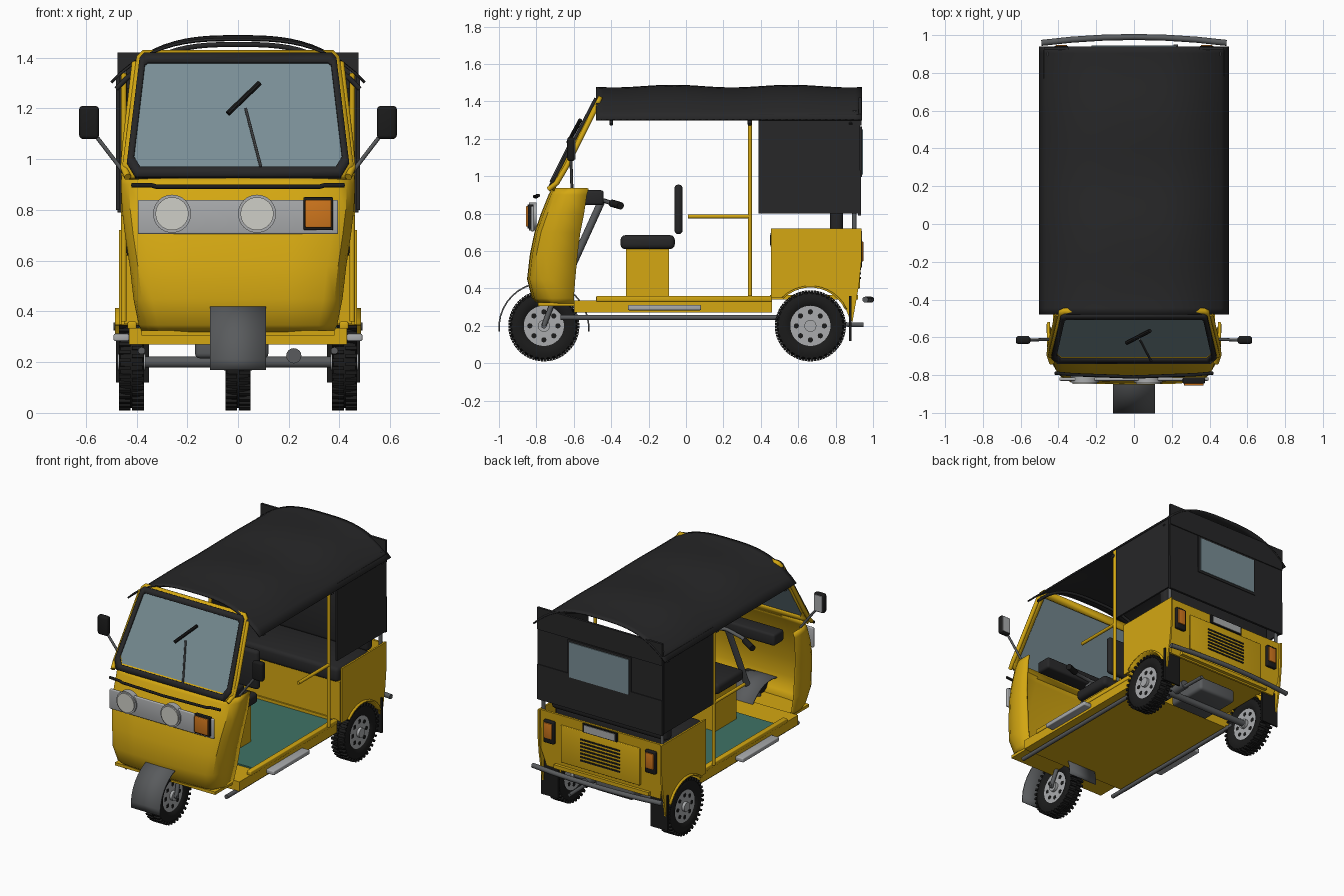
import bpy, bmesh, math
from mathutils import Vector, Matrix

cube = bpy.data.objects.get("Cube")
if cube:
    bpy.data.objects.remove(cube, do_unlink=True)


def material(name, r, g, b):
    m = bpy.data.materials.new(name)
    m.use_nodes = True
    m.diffuse_color = (r, g, b, 1)
    m.node_tree.nodes["Principled BSDF"].inputs["Base Color"].default_value = (r, g, b, 1)
    return m


YELLOW = material("yellow paint", .66, .39, .006)
BLACK = material("black canvas", .02, .02, .021)
RUBBER = material("rubber", .011, .011, .011)
GLASS = material("window glass", .19, .27, .3)
GREY = material("dark metal", .1, .105, .11)
SILVER = material("silver", .4, .41, .42)
LENS = material("lamp lens", .62, .62, .57)
ORANGE = material("orange lens", .62, .18, .012)
TEAL = material("teal mat", .05, .17, .13)
made = []


def finish(name, bm, mat):
    bmesh.ops.recalc_face_normals(bm, faces=bm.faces)
    me = bpy.data.meshes.new(name)
    bm.to_mesh(me)
    bm.free()
    ob = bpy.data.objects.new(name, me)
    bpy.context.collection.objects.link(ob)
    me.materials.append(mat)
    made.append(ob)
    return ob


def box(name, x, y, z, mat, bevel=0):
    """Box from (min, max) pairs."""
    bm = bmesh.new()
    bmesh.ops.create_cube(bm, size=1)
    for v in bm.verts:
        v.co = [a[0] if c < 0 else a[1] for c, a in zip(v.co, (x, y, z))]
    if bevel:
        bmesh.ops.bevel(bm, geom=bm.edges[:], offset=bevel, segments=3, profile=.5, affect='EDGES')
    return finish(name, bm, mat)


def rod(name, a, b, r, mat, sides=16):
    a, b = Vector(a), Vector(b)
    bm = bmesh.new()
    turn = (b - a).to_track_quat('Z', 'Y').to_matrix().to_4x4()
    bmesh.ops.create_cone(bm, cap_ends=True, segments=sides, radius1=r, radius2=r,
                          depth=(b - a).length, matrix=Matrix.Translation((a + b) / 2) @ turn)
    return finish(name, bm, mat)


def tube(name, pts, r, mat):
    cu = bpy.data.curves.new(name, 'CURVE')
    cu.dimensions, cu.bevel_depth, cu.use_fill_caps = '3D', r, True
    sp = cu.splines.new('POLY')
    sp.points.add(len(pts) - 1)
    for p, co in zip(sp.points, pts):
        p.co = (*co, 1)
    tmp = bpy.data.objects.new(name, cu)
    me = bpy.data.meshes.new_from_object(tmp)
    bpy.data.objects.remove(tmp)
    bm = bmesh.new()
    bm.from_mesh(me)
    bpy.data.meshes.remove(me)
    return finish(name, bm, mat)


def sheet(name, rows, thick, mat, close=False):
    """Skin over rows of points, thickened."""
    bm = bmesh.new()
    grid = [[bm.verts.new(p) for p in row] for row in rows]
    for r0, r1 in zip(grid, grid[1:]):
        n = len(r0)
        for i in range(n if close else n - 1):
            bm.faces.new((r0[i], r0[(i + 1) % n], r1[(i + 1) % n], r1[i]))
    ob = finish(name, bm, mat)
    mod = ob.modifiers.new("thickness", 'SOLIDIFY')
    mod.thickness, mod.offset = thick, 0
    return ob


def plate(name, pts, depth, mat):
    bm = bmesh.new()
    f = bm.faces.new([bm.verts.new(p) for p in pts])
    ext = bmesh.ops.extrude_face_region(bm, geom=[f])["geom"]
    bmesh.ops.translate(bm, vec=depth, verts=[e for e in ext if isinstance(e, bmesh.types.BMVert)])
    return finish(name, bm, mat)


def wheel(name, x, y):
    z, rad = .2, .185
    ring = [(-.03, .1), (-.046, .12), (-.05, .15), (-.043, .172), (-.02, .18),
            (.02, .18), (.043, .172), (.05, .15), (.046, .12), (.03, .1)]
    turns = [2 * math.pi * i / 40 for i in range(40)]
    bm = bmesh.new()
    loops = [[bm.verts.new((x + a, y + r * math.cos(t), z + r * math.sin(t))) for a, r in ring] for t in turns]
    for i, r0 in enumerate(loops):
        r1 = loops[(i + 1) % 40]
        for j in range(len(ring)):
            k = (j + 1) % len(ring)
            bm.faces.new((r0[j], r0[k], r1[k], r1[j]))
    # tread lugs, staggered left and right
    for i in range(36):
        for s in (-1, 1):
            m = (Matrix.Translation((x, y, z)) @ Matrix.Rotation(math.tau * (i + s * .25) / 36, 4, 'X')
                 @ Matrix.Translation((s * .026, 0, rad - .005)) @ Matrix.Diagonal((.046, .014, .02, 1)))
            bmesh.ops.create_cube(bm, size=1, matrix=m)
    finish(name + "_tyre", bm, RUBBER)
    rod(name + "_rim", (x - .036, y, z), (x + .036, y, z), .108, SILVER, 32)
    rod(name + "_hub", (x - .055, y, z), (x + .055, y, z), .032, SILVER, 20)
    for i in range(8):
        t = math.tau * i / 8
        c, d = y + .075 * math.cos(t), z + .075 * math.sin(t)
        rod(name + "_rim_hole", (x - .038, c, d), (x + .038, c, d), .014, RUBBER, 12)


wheel("front_wheel", 0, -.76)
for s in (-1, 1):
    wheel("rear_wheel", s * .42, .665)

# front mudguard and fork
arc = [math.radians(a) for a in range(-5, 186, 10)]
sheet("front_mudguard", [[(x, -.76 + .24 * math.cos(t), .19 + .24 * math.sin(t)) for t in arc]
                         for x in (-.11, .11)], .008, GREY)
rod("front_axle", (-.075, -.76, .2), (.075, -.76, .2), .014, GREY)

# cab shell: half width, front, back and height of each level
levels = [(.37, -.775, -.6, .315), (.385, -.815, -.6, .35), (.405, -.84, -.592, .45), (.42, -.825, -.58, .58),
          (.438, -.8, -.565, .7), (.45, -.765, -.545, .8), (.455, -.725, -.53, .9), (.452, -.705, -.52, .935)]
rows = []
for w, f, b, z in levels:
    half = [(w, b), (w, f * .55 + b * .45), (w - .008, f + .07), (w - .03, f + .03), (w - .07, f + .01), (w * .5, f)]
    rows.append([(x, y, z) for x, y in half] + [(0, f - .003, z)] + [(-x, y, z) for x, y in reversed(half)])
sheet("cab_shell", rows, .014, YELLOW)
box("cab_footwell", (-.38, .38), (-.79, -.58), (.305, .325), YELLOW)


# windscreen lies on one slanted plane
def screen(half, back=0):
    pts = half + [(-x, z) for x, z in reversed(half)]
    return [(x, -.72 + (z - .94) * .52 + back, z) for x, z in pts]


outer = [(.43, .925), (.455, .975), (.4, 1.4), (.375, 1.425)]
middle = [(.405, .93), (.438, .985), (.388, 1.395), (.37, 1.415)]
inner = [(.385, .965), (.41, 1.005), (.367, 1.37), (.355, 1.38)]
sheet("screen_surround", [screen(outer, .012), screen(inner, .012)], .024, YELLOW, True)
sheet("screen_seal", [screen(middle, -.006), screen(inner, -.006)], .024, BLACK, True)
plate("windscreen", screen(inner), (0, .008, 0), GLASS)
rod("wiper_arm", (.09, -.725, .97), (.03, -.61, 1.2), .006, GREY, 8)
rod("wiper_blade", (-.04, -.63, 1.18), (.085, -.565, 1.3), .011, RUBBER, 8)

# nose trim and lamps
tube("nose_trim", [(x, -.81 + .12 * x * x, .897 - .006 * (abs(x) < .33)) for x in
                   (-.42, -.34, -.32, 0, .32, .34, .42)], .009, RUBBER)
box("lamp_panel", (-.395, .395), (-.83, -.812), (.705, .84), SILVER, .006)
for x in (-.26, .075):
    rod("headlamp_bezel", (x, -.84, .785), (x, -.8, .785), .075, SILVER, 32)
    rod("headlamp_lens", (x, -.848, .785), (x, -.82, .785), .065, LENS, 32)
box("indicator_housing", (.258, .375), (-.845, -.815), (.72, .85), RUBBER, .005)
box("indicator_lens", (.265, .368), (-.856, -.83), (.73, .84), ORANGE, .005)

# floor
box("floor", (-.43, .43), (-.6, .46), (.27, .335), YELLOW)
box("floor_mat", (-.39, .39), (-.4, .45), (.335, .345), TEAL)
box("engine_case", (-.17, .12), (.52, .82), (.215, .31), GREY, .02)
rod("rear_axle", (-.42, .665, .2), (.42, .665, .2), .022, GREY)
rod("exhaust_silencer", (.22, .5, .225), (.22, .78, .225), .03, GREY)
rod("exhaust_pipe", (.22, .75, .21), (.22, .95, .205), .012, GREY)
box("rear_deck", (-.36, .36), (.45, .92), (.34, .365), YELLOW)

# driver and passenger seats
box("driver_seat_box", (-.16, .16), (-.32, -.09), (.345, .61), YELLOW)
box("driver_cushion", (-.2, .2), (-.35, -.06), (.61, .685), BLACK, .025)
box("driver_backrest", (-.19, .19), (-.062, -.018), (.69, .955), BLACK, .02)
box("bench_base", (-.45, .45), (.46, .48), (.35, .62), YELLOW)
box("bench_cushion", (-.44, .44), (.45, .8), (.61, .71), BLACK, .025)
box("bench_backrest", (-.44, .44), (.77, .84), (.7, 1.08), BLACK, .025)

# dashboard and steering
box("dashboard", (-.36, .36), (-.55, -.44), (.845, .925), BLACK, .015)
rod("steering_column", (0, -.7, .32), (0, -.45, .87), .02, GREY)
tube("handlebar", [(-.24, -.36, .845), (-.14, -.41, .86), (0, -.44, .87), (.14, -.41, .86), (.24, -.36, .845)], .012, GREY)

# canopy with a gentle sag between its hoops
xs = [-.5 + i / 24 for i in range(25)]
sheet("roof_canopy", [[(x, y, 1.477 - .175 * abs(2 * x) ** 3
                        + .007 * (1 - 4 * x * x) * math.cos(math.tau * (y + .07) / .63)) for x in xs]
                      for y in [-.48 + 1.42 * i / 40 for i in range(41)]], .01, BLACK)
for y in (-.4, .34, .88):
    tube("roof_hoop", [(x * .96, y, 1.452 - .175 * abs(2 * x) ** 3) for x in xs], .01, BLACK)

# rear curtain
for z0, z1, y in ((.79, 1.03, .93), (1.02, 1.28, .925), (1.27, 1.42, .932)):
    box("rear_curtain", (-.475, .475), (y - .01, y + .006), (z0, z1), BLACK)
box("rear_window_frame", (-.24, .24), (.92, .941), (.995, 1.265), BLACK)
box("rear_window", (-.225, .225), (.918, .946), (1.01, 1.25), GLASS)

# rear bodywork
plate("tail_panel", [(-.46, .925, .72), (.46, .925, .72), (.46, .915, .45), (.43, .895, .33),
                     (-.43, .895, .33), (-.46, .915, .45)], (0, -.015, 0), YELLOW)
box("engine_hatch", (-.3, .3), (.915, .931), (.4, .655), YELLOW, .005)
for i in range(7):
    z = .45 + i * .024
    box("vent_slot", (-.15, .15), (.925, .935), (z, z + .011), RUBBER)
box("rear_plate_holder", (-.13, .13), (.92, .936), (.655, .715), RUBBER)
box("rear_plate", (-.115, .115), (.93, .94), (.662, .708), SILVER)
tube("rear_bumper", [(x, .99 - .13 * x * x, .34) for x in (-.49, -.33, -.16, 0, .16, .33, .49)], .016, GREY)

for s in (-1, 1):
    def span(a, b):
        return tuple(sorted((s * a, s * b)))

    # cab side
    rod("front_fork", (s * .065, -.76, .2), (s * .05, -.7, .36), .014, GREY)
    tube("screen_pillar", [(s * .435, -.735, .93), (s * .45, -.69, .965), (s * .443, -.64, 1.05),
                           (s * .405, -.475, 1.38)], .014, YELLOW)
    box("mirror", span(.548, .626), (-.635, -.595), (1.08, 1.21), RUBBER, .014)
    box("mirror_glass", span(.556, .618), (-.598, -.592), (1.09, 1.2), SILVER)
    tube("mirror_stalk", [(s * .44, -.61, .935), (s * .555, -.615, 1.085)], .008, GREY)
    rod("handlebar_grip", (s * .17, -.395, .855), (s * .26, -.35, .842), .02, RUBBER)

    # sill, step and chassis rail
    box("sill", span(.4, .435), (-.48, .46), (.33, .36), YELLOW, .006)
    box("side_step", span(.43, .49), (-.31, .08), (.283, .312), SILVER, .006)
    rod("chassis_rail", (s * .38, -.67, .245), (s * .38, .55, .245), .014, GREY)

    # passenger post and grab rail
    rod("side_post", (s * .45, .342, .36), (s * .45, .342, 1.34), .011, YELLOW)
    rod("grab_rail", (s * .45, .01, .785), (s * .45, .342, .785), .011, YELLOW)
    rod("rear_post", (s * .45, .9, .68), (s * .45, .9, 1.35), .012, GREY)
    box("side_curtain", span(.468, .48), (.388, .922), (.8, 1.33), BLACK)

    # rear wing with wheel arch
    arch = [(.665 + .21 * math.cos(t), .2 + .21 * math.sin(t)) for t in
            [math.radians(a) for a in range(135, 24, -10)]]
    wing = [(.455, .72), (.455, .348)] + arch + [(.87, .25), (.89, .22), (.925, .42), (.938, .55), (.938, .72)]
    plate("rear_wing", [(s * .458, y, z) for y, z in wing], (s * .012, 0, 0), YELLOW)
    sheet("wheel_arch", [[(s * x, y, z) for y, z in arch] for x in (.35, .485)], .01, YELLOW)
    box("mud_flap", span(.35, .48), (.872, .884), (.12, .36), RUBBER)
    box("tail_lamp_housing", span(.345, .425), (.915, .942), (.51, .665), RUBBER, .008)
    box("tail_lamp_lens", span(.355, .415), (.93, .948), (.545, .65), ORANGE, .004)

# smooth shading with crisp edges
bpy.ops.object.select_all(action='DESELECT')
for ob in made:
    ob.select_set(True)
bpy.context.view_layer.objects.active = made[0]
bpy.ops.object.shade_smooth_by_angle(angle=math.radians(35))
